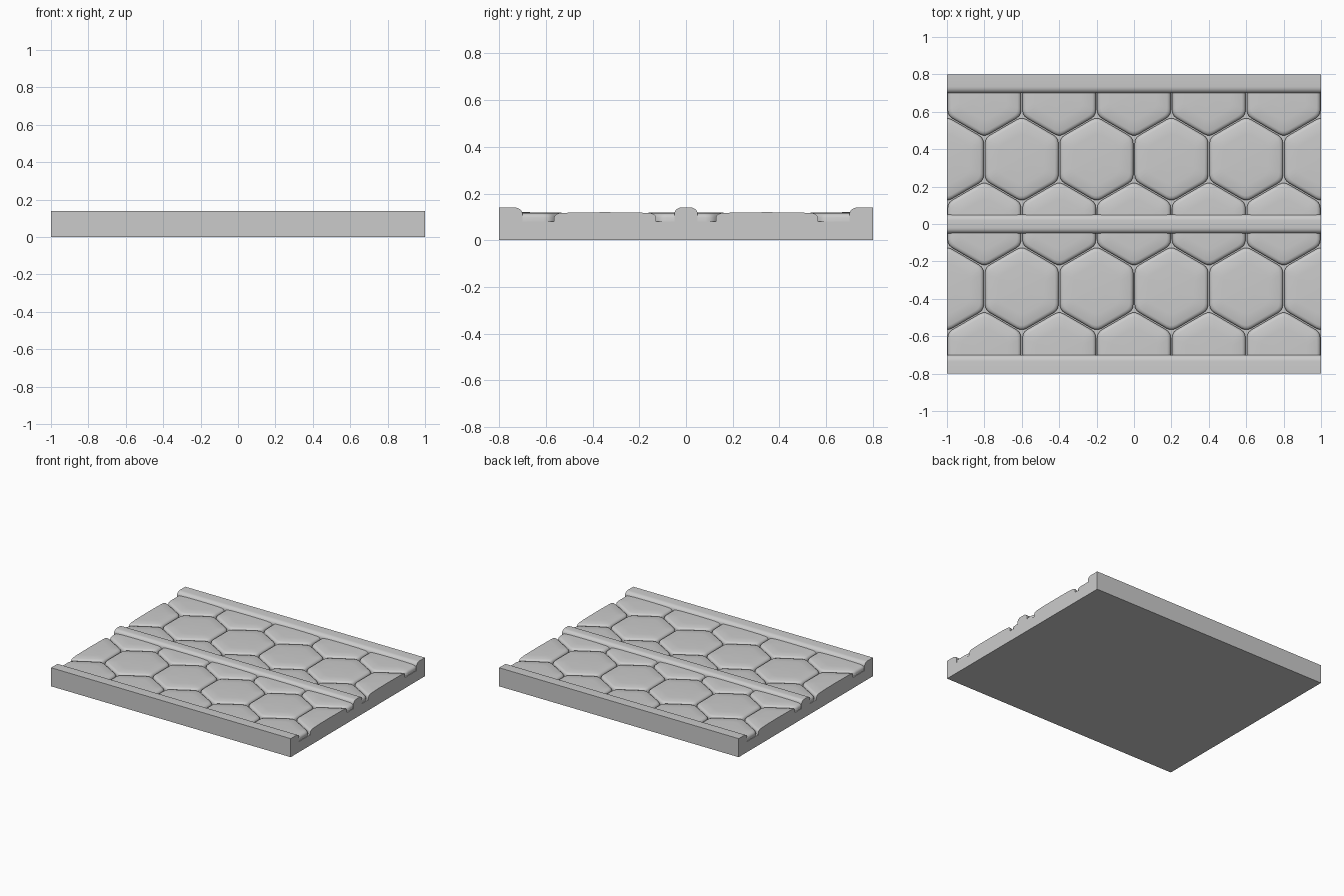
import bpy, bmesh, math
from mathutils import Vector

if "Cube" in bpy.data.objects:
    bpy.data.objects.remove(bpy.data.objects["Cube"])

W, D = 1.0, 0.8          # half length and half depth
R = 0.4 / math.sqrt(3)   # hexagon radius for 0.4 wide stones


def finish(bm, name, angle):
    bmesh.ops.recalc_face_normals(bm, faces=bm.faces)
    me = bpy.data.meshes.new(name)
    bm.to_mesh(me)
    bm.free()
    ob = bpy.data.objects.new(name, me)
    bpy.context.collection.objects.link(ob)
    bpy.ops.object.select_all(action='DESELECT')
    ob.select_set(True)
    bpy.context.view_layer.objects.active = ob
    bpy.ops.object.shade_smooth_by_angle(angle=math.radians(angle))


def arc(cy, cz, ry, rz, a0, a1, n=6):
    return [(cy + ry * math.cos(math.radians(a0 + (a1 - a0) * i / n)),
             cz + rz * math.sin(math.radians(a0 + (a1 - a0) * i / n)))
            for i in range(n + 1)]


# Slab with raised outer rims and a rounded centre rib, one extruded profile
half = [(0.0, 0.14)] + arc(0.02, 0.112, 0.03, 0.028, 90, 0)
half += [(0.05, 0.08), (0.70, 0.08)]
half += arc(0.735, 0.112, 0.035, 0.028, 180, 90) + [(D, 0.14), (D, 0.0)]
profile = half + [(-y, z) for y, z in reversed(half[1:])]
bm = bmesh.new()
face = bm.faces.new([bm.verts.new((-W, y, z)) for y, z in profile])
ext = bmesh.ops.extrude_face_region(bm, geom=[face])
bmesh.ops.translate(bm, vec=(2 * W, 0, 0),
                    verts=[v for v in ext['geom'] if isinstance(v, bmesh.types.BMVert)])
finish(bm, "base_slab", 35)


def hex_outline(inset, corner):
    """Pointed-top hexagon with softened corners."""
    pts = [Vector((math.sin(i * math.pi / 3), math.cos(i * math.pi / 3))) * (R - inset)
           for i in range(6)]
    out = []
    for i, p in enumerate(pts):
        a = p + (pts[i - 1] - p).normalized() * corner
        b = p + (pts[(i + 1) % 6] - p).normalized() * corner
        for t in (0, 1 / 3, 2 / 3, 1):
            out.append(a * (1 - t) ** 2 + p * 2 * t * (1 - t) + b * t * t)
    return out


def add_stone(target, cx, cy):
    """Pillow-topped stone, clipped where it meets the ends and rails."""
    bm = bmesh.new()
    rings = []
    for inset, z in ((0.004, 0.07), (0.004, 0.098), (0.008, 0.106),
                     (0.015, 0.112), (0.027, 0.116), (0.09, 0.119)):
        rings.append([bm.verts.new((cx + p.x, cy + p.y, z))
                      for p in hex_outline(inset, 0.03)])
    n = len(rings[0])
    for a, b in zip(rings, rings[1:]):
        for i in range(n):
            j = (i + 1) % n
            bm.faces.new((a[i], a[j], b[j], b[i]))
    bm.faces.new(rings[0][::-1])
    tip = bm.verts.new((cx, cy, 0.12))
    for i in range(n):
        bm.faces.new((rings[-1][i], rings[-1][(i + 1) % n], tip))
    for co, no in (((W, 0, 0), (1, 0, 0)), ((-W, 0, 0), (-1, 0, 0)),
                   ((0, 0.72, 0), (0, 1, 0)), ((0, -0.72, 0), (0, -1, 0))):
        cut = bmesh.ops.bisect_plane(bm, geom=bm.verts[:] + bm.edges[:] + bm.faces[:],
                                     plane_co=co, plane_no=no, clear_outer=True)
        edges = [e for e in cut['geom_cut'] if isinstance(e, bmesh.types.BMEdge)]
        if edges:
            bmesh.ops.holes_fill(bm, edges=edges, sides=0)
    bmesh.ops.recalc_face_normals(bm, faces=bm.faces)
    tmp = bpy.data.meshes.new("stone_tmp")
    bm.to_mesh(tmp)
    bm.free()
    target.from_mesh(tmp)
    bpy.data.meshes.remove(tmp)


# Honeycomb paving, alternate rows shifted by half a stone
paving = bmesh.new()
for row in range(-2, 3):
    xs = [-1 + 0.4 * i for i in range(6)] if row % 2 else [-0.8 + 0.4 * i for i in range(5)]
    for x in xs:
        add_stone(paving, x, row * 1.5 * R)
finish(paving, "hex_paving", 50)
